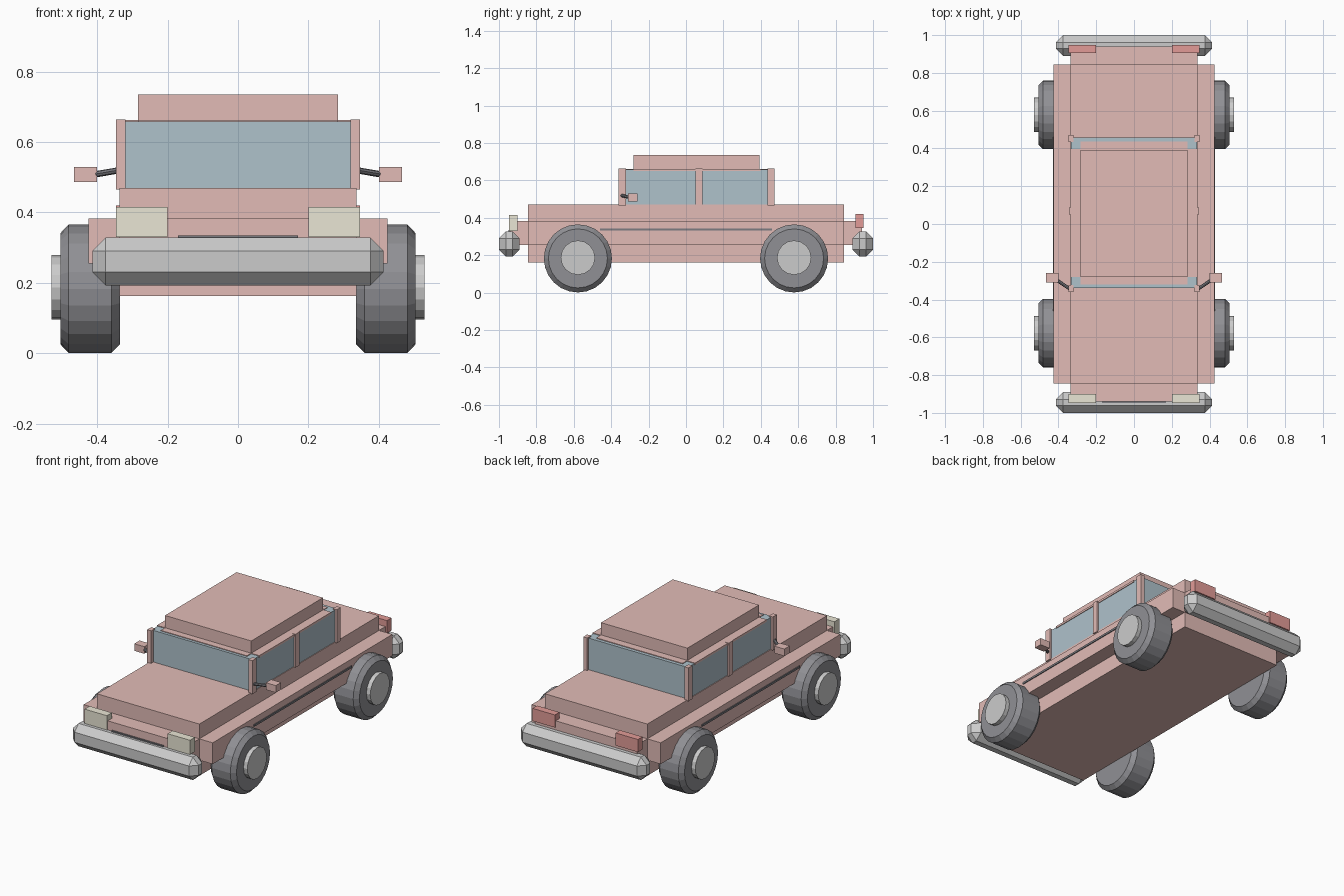
import bpy, bmesh, math
from mathutils import Vector, Matrix

if "Cube" in bpy.data.objects:
    bpy.data.objects.remove(bpy.data.objects["Cube"])


def material(name, rgb):
    m = bpy.data.materials.new(name)
    m.diffuse_color = (*rgb, 1)
    m.use_nodes = True
    m.node_tree.nodes["Principled BSDF"].inputs["Base Color"].default_value = m.diffuse_color
    return m


PAINT = material("paint", (0.76, 0.50, 0.47))
GLASS = material("glass", (0.43, 0.54, 0.60))
RUBBER = material("rubber", (0.28, 0.28, 0.30))
CHROME = material("chrome", (0.83, 0.84, 0.81))
LAMP = material("lamp", (0.82, 0.79, 0.66))
TAIL = material("tail", (0.76, 0.33, 0.31))
DARK = material("dark", (0.20, 0.20, 0.22))
HUB = material("hub", (0.62, 0.62, 0.62))


def finish(name, bm, mat):
    bmesh.ops.recalc_face_normals(bm, faces=bm.faces)
    mesh = bpy.data.meshes.new(name)
    bm.to_mesh(mesh)
    bm.free()
    mesh.materials.append(mat)
    obj = bpy.data.objects.new(name, mesh)
    bpy.context.collection.objects.link(obj)
    return obj


def box(name, x, y, z, mat, bevel=0):
    """Box from (min, max) ranges, with an optional flat chamfer."""
    bm = bmesh.new()
    size = [r[1] - r[0] for r in (x, y, z)]
    centre = [(r[1] + r[0]) / 2 for r in (x, y, z)]
    bmesh.ops.create_cube(bm, size=1, matrix=Matrix.Translation(centre) @ Matrix.Diagonal((*size, 1)))
    if bevel:
        bmesh.ops.bevel(bm, geom=bm.edges[:], offset=bevel, segments=1, affect='EDGES')
    return finish(name, bm, mat)


def rod(name, a, b, radius, sides, mat, chamfer=0):
    """Cylinder between two points, with optional chamfered rims."""
    a, b = Vector(a), Vector(b)
    d = b - a
    bm = bmesh.new()
    mtx = Matrix.Translation((a + b) / 2) @ d.to_track_quat('Z', 'Y').to_matrix().to_4x4()
    bmesh.ops.create_cone(bm, cap_ends=True, segments=sides, radius1=radius,
                          radius2=radius, depth=d.length, matrix=mtx)
    if chamfer:
        rims = [e for e in bm.edges if any(len(f.verts) > 4 for f in e.link_faces)]
        bmesh.ops.bevel(bm, geom=rims, offset=chamfer, segments=1, affect='EDGES')
    return finish(name, bm, mat)


def span(side, a, b):
    return tuple(sorted((side * a, side * b)))


# Body: tall core, waist flaring to the sides, nose and tail
box("body_core", (-0.337, 0.337), (-0.845, 0.845), (0.162, 0.47), PAINT)
box("body_waist", (-0.425, 0.425), (-0.845, 0.845), (0.255, 0.382), PAINT)
box("nose_and_tail", (-0.337, 0.337), (-0.94, 0.94), (0.255, 0.382), PAINT)

# Cabin glass and stepped roof with thin edge panels
box("cabin_glass", (-0.333, 0.333), (-0.338, 0.458), (0.46, 0.658), GLASS)
box("roof", (-0.284, 0.284), (-0.281, 0.393), (0.655, 0.735), PAINT)
box("roof_side_panel", (-0.337, 0.337), (-0.281, 0.397), (0.65, 0.662), PAINT)
box("roof_end_panel", (-0.284, 0.284), (-0.321, 0.438), (0.65, 0.662), PAINT)

# Grille
box("grille", (-0.17, 0.17), (-0.948, -0.93), (0.27, 0.335), DARK)

# Bumpers
for end, s in (("front", -1), ("rear", 1)):
    box(end + "_bumper", (-0.414, 0.414), span(s, 0.89, 1.0), (0.192, 0.328), CHROME, 0.038)

for label, s in (("left", -1), ("right", 1)):
    # Lights
    box(label + "_headlight", span(s, 0.2, 0.347), (-0.947, -0.9), (0.33, 0.415), LAMP)
    box(label + "_tail_light", span(s, 0.2, 0.347), (0.905, 0.948), (0.345, 0.42), TAIL)
    # Window pillars
    for where, y in (("front", (-0.36, -0.322)), ("middle", (0.05, 0.087)), ("rear", (0.435, 0.472))):
        box(f"{label}_{where}_pillar", span(s, 0.32, 0.346 if where != "middle" else 0.343),
            y, (0.465, 0.664), PAINT)
    # Side trim strip
    box(label + "_trim", span(s, 0.41, 0.43), (-0.46, 0.46), (0.332, 0.344), DARK)
    # Wing mirror and its arm
    box(label + "_mirror", span(s, 0.4, 0.466), (-0.31, -0.26), (0.487, 0.529), PAINT)
    rod(label + "_mirror_arm", (s * 0.33, -0.35, 0.521), (s * 0.412, -0.295, 0.507), 0.009, 8, DARK)
    # Wheels
    for where, y in (("front", -0.578), ("rear", 0.578)):
        rod(f"{label}_{where}_tyre", (s * 0.335, y, 0.183), (s * 0.505, y, 0.183), 0.182, 24, RUBBER, 0.024)
        rod(f"{label}_{where}_hub", (s * 0.45, y, 0.187), (s * 0.53, y, 0.187), 0.092, 16, HUB)
